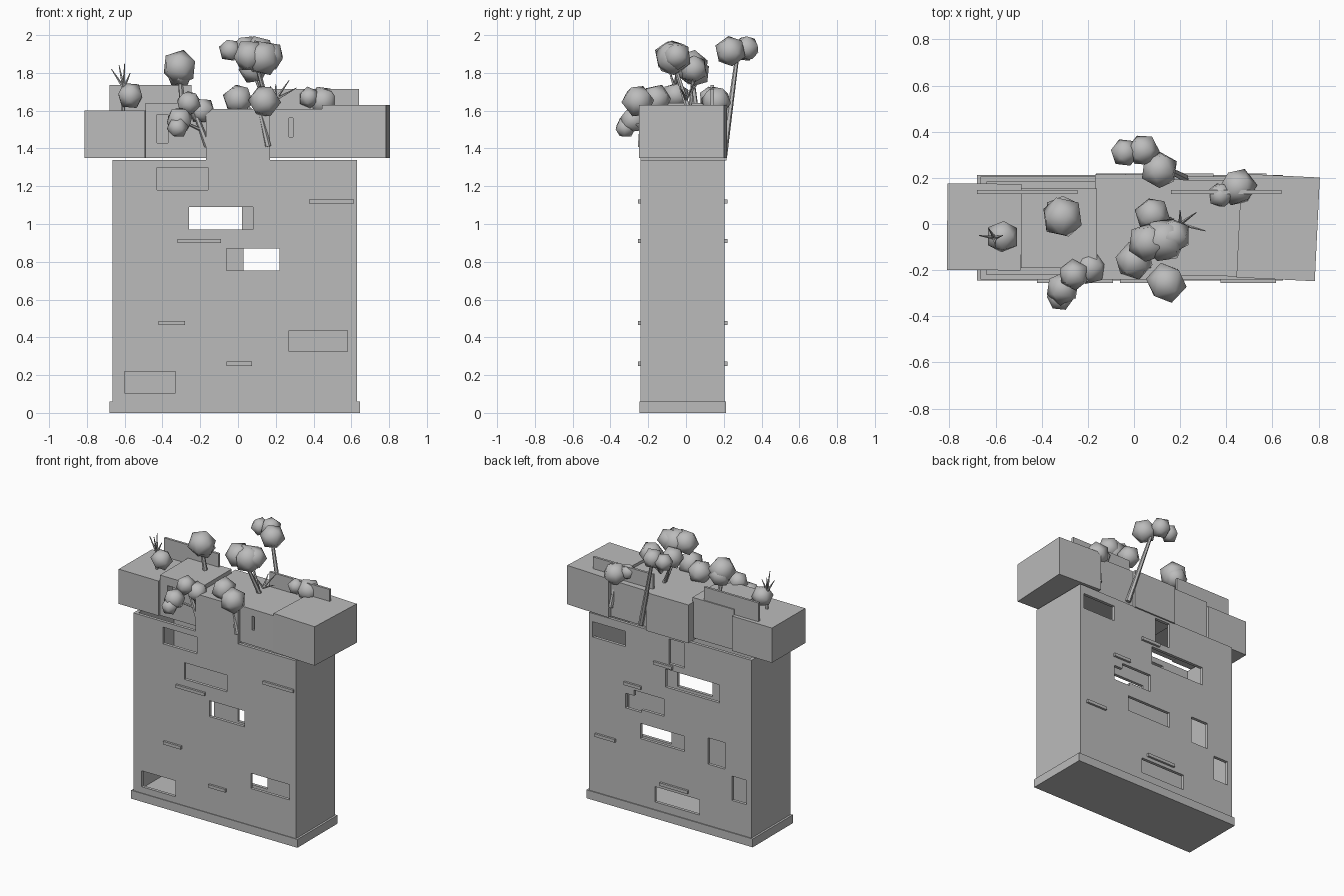
import bpy, bmesh, math, random
from mathutils import Vector, Euler

random.seed(4)
stone = bpy.data.materials.new("plain grey")
stone.diffuse_color = (0.5, 0.5, 0.5, 1)


def make(name, bm, smooth=False):
    me = bpy.data.meshes.new(name)
    bmesh.ops.recalc_face_normals(bm, faces=bm.faces)
    bm.to_mesh(me)
    bm.free()
    me.materials.append(stone)
    for p in me.polygons:
        p.use_smooth = smooth
    ob = bpy.data.objects.new(name, me)
    bpy.context.collection.objects.link(ob)
    return ob


def box(name, x0, x1, y0, y1, z0, z1, turn=0):
    bm = bmesh.new()
    bmesh.ops.create_cube(bm, size=1)
    for v in bm.verts:
        v.co = Vector((v.co.x * (x1 - x0), v.co.y * (y1 - y0), v.co.z * (z1 - z0)))
    ob = make(name, bm)
    ob.location = ((x0 + x1) / 2, (y0 + y1) / 2, (z0 + z1) / 2)
    ob.rotation_euler.z = math.radians(turn)
    return ob


def cut(ob, cutters):
    for c in cutters:
        c.hide_render = True
        m = ob.modifiers.new("cut", 'BOOLEAN')
        m.operation, m.solver, m.object = 'DIFFERENCE', 'EXACT', c
    bpy.context.view_layer.update()
    me = bpy.data.meshes.new_from_object(ob.evaluated_get(bpy.context.evaluated_depsgraph_get()))
    ob.modifiers.clear()
    ob.data = me
    for c in cutters:
        bpy.data.objects.remove(c)


def rod(name, a, b, r0, r1, sides=6):
    a, b = Vector(a), Vector(b)
    bm = bmesh.new()
    bmesh.ops.create_cone(bm, cap_ends=True, segments=sides, radius1=r0, radius2=r1,
                          depth=(b - a).length)
    ob = make(name, bm)
    ob.location = (a + b) / 2
    ob.rotation_mode = 'QUATERNION'
    ob.rotation_quaternion = (b - a).to_track_quat('Z', 'Y')
    return ob


def leaf_clump(x, y, z, r):
    bm = bmesh.new()
    bmesh.ops.create_icosphere(bm, subdivisions=1, radius=r * 1.06)
    turn = Euler([random.uniform(0, 3) for _ in range(3)]).to_matrix()
    for v in bm.verts:
        v.co = turn @ v.co
    ob = make("leaf_clump", bm, True)
    ob.location = (x, y, z)


# Hollow wall slab with window openings
F, B = -0.24, 0.205
body = box("body", -0.665, 0.63, F, B, 0.03, 1.34)
front_windows = [(-.43, -.16, 1.18, 1.30), (-.26, .08, .97, 1.09), (-.06, .22, .755, .87),
                 (.27, .58, .325, .435), (-.60, -.33, .105, .22)]
back_windows = [(.34, .60, 1.17, 1.28), (-.13, -.01, 1.14, 1.32), (-.41, .02, .965, 1.095),
                (.03, .27, .75, .875), (.21, .34, .73, .835), (-.13, .22, .54, .65),
                (-.455, -.32, .50, .69), (-.625, -.51, .29, .465), (-.25, .105, .115, .225)]
cutters = [box("cavity", -.64, .605, F + .022, B - .022, .06, 1.5)]
cutters += [box("opening", a, b, F - .05, F + .05, c, d) for a, b, c, d in front_windows]
cutters += [box("opening", a, b, B - .05, B + .05, c, d) for a, b, c, d in back_windows]
cut(body, cutters)
box("base", -.68, .645, F - .005, B + .007, 0, .06)

# Thin ledges on both faces
for a, b, z in [(.375, .615, 1.12), (-.32, -.09, .91), (-.42, -.28, .475), (-.06, .075, .26)]:
    box("front_ledge", a, b, F - .015, F + .005, z - .011, z + .011)
for a, b, z in [(-.04, .11, 1.12), (.21, .345, .91), (.415, .575, .475), (-.165, .06, .26)]:
    box("back_ledge", a, b, B - .005, B + .015, z - .011, z + .011)

# Roof planters
box("left_planter", -.81, -.49, -.2, .175, 1.35, 1.6, -.5)
second = box("raised_planter", -.49, -.16, -.19, .155, 1.35, 1.64)
cut(second, [box("notch", -.43, -.37, -.3, -.13, 1.43, 1.58)])
box("middle_planter", -.17, .17, -.24, .215, 1.335, 1.61)
fourth = box("right_planter", .165, .47, -.225, .19, 1.35, 1.61, -1)
cut(fourth, [box("notch", .27, .29, -.3, -.19, 1.46, 1.56)])
box("end_planter", .455, .795, -.24, .21, 1.35, 1.63, -2.8)
box("left_screen", -.68, -.245, .13, .147, 1.4, 1.735)
box("right_screen", .16, .64, .13, .147, 1.4, 1.715)

# Leaf clumps
for c in [(-.04, .31, 1.92, .06), (.04, .32, 1.93, .068), (.11, .235, 1.915, .08),
          (.13, -.07, 1.88, .095), (.06, -.08, 1.89, .085), (.17, -.05, 1.89, .075),
          (.08, .04, 1.82, .075), (-.31, .03, 1.83, .09), (-.31, .05, 1.80, .075),
          (-.26, -.22, 1.64, .065), (-.19, -.19, 1.60, .07), (-.31, -.28, 1.55, .07),
          (-.32, -.32, 1.51, .055), (0, -.16, 1.66, .08), (.14, -.255, 1.65, .085),
          (.45, .16, 1.65, .08), (.375, .125, 1.67, .055), (-.57, -.055, 1.68, .07)]:
    leaf_clump(*c)

# Trunks and branches
for a, b, r in [((.22, .2, 1.36), (.08, .27, 1.88), .018), ((.17, .02, 1.58), (.10, -.06, 1.84), .016),
                ((.16, .02, 1.6), (.08, .04, 1.8), .01), ((-.29, .05, 1.6), (-.31, .03, 1.8), .018),
                ((-.16, -.22, 1.41), (-.24, -.22, 1.62), .018), ((-.2, -.22, 1.5), (-.31, -.29, 1.55), .01),
                ((.16, -.24, 1.41), (.11, -.23, 1.62), .016), ((.1, -.2, 1.58), (.01, -.16, 1.65), .01),
                ((.46, .2, 1.42), (.44, .16, 1.64), .016), ((-.61, -.05, 1.58), (-.6, -.06, 1.74), .012)]:
    rod("trunk", a, b, r, r * .6)

# Bare twigs
for base, tips in [((-.605, -.06, 1.72), [(-.67, -.05, 1.82), (-.63, -.02, 1.84), (-.60, -.1, 1.85), (-.57, -.05, 1.8)]),
                   ((.20, .0, 1.66), [(.27, .05, 1.76), (.31, -.03, 1.72), (.2, .06, 1.74), (.17, -.03, 1.73)])]:
    for t in tips:
        rod("twig", base, t, .009, .002, 5)
